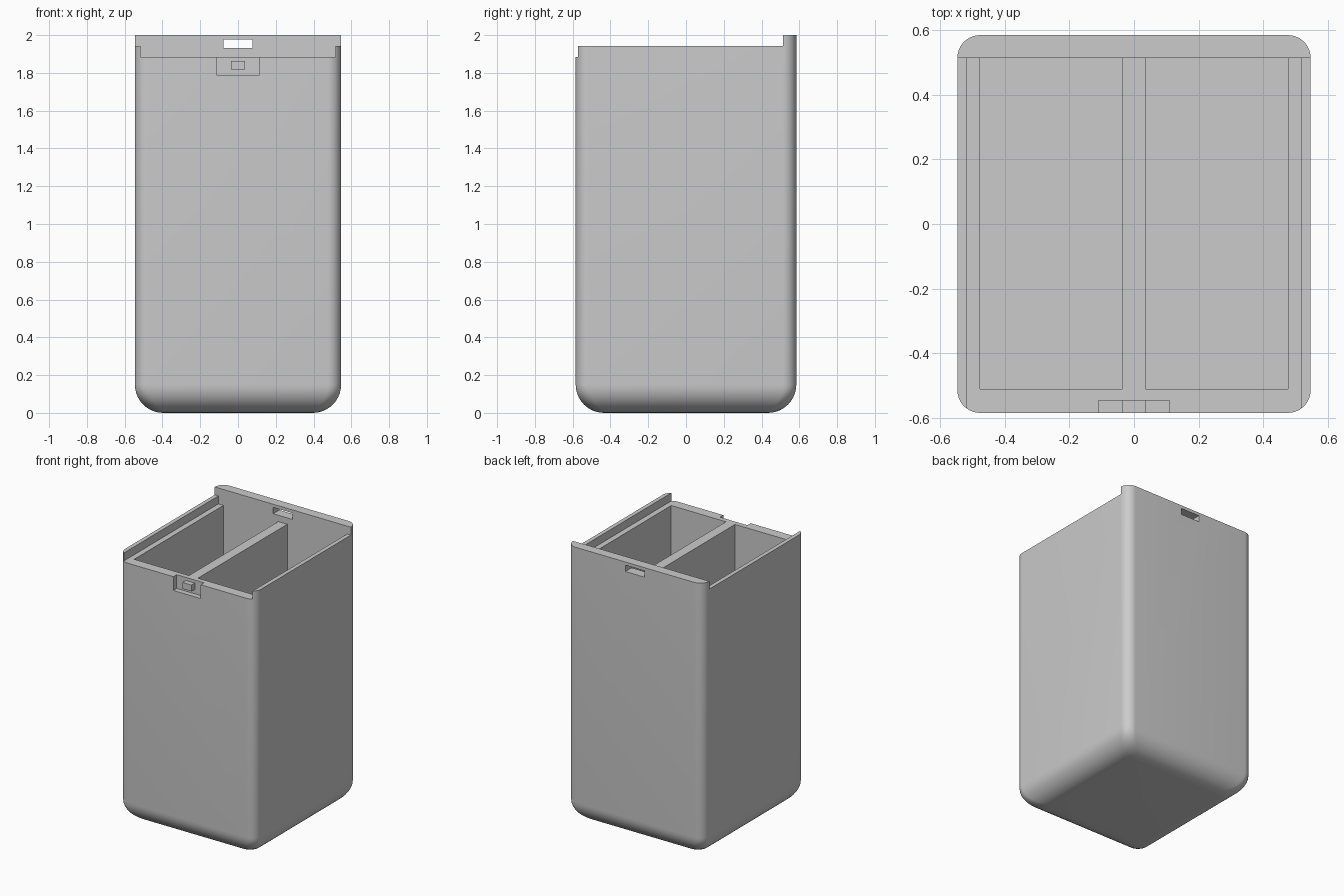
import bpy, bmesh
from math import sin, cos, pi, radians

old = bpy.data.objects.get("Cube")
if old:
    bpy.data.objects.remove(old, do_unlink=True)

HALF_X, HALF_Y, HEIGHT = 0.546, 0.584, 2.0
CORNER, FILLET = 0.07, 0.15
RIM, RAIL_TOP, BACK = 1.885, 1.943, 0.513
WALL, DIVIDER, FLOOR = 0.07, 0.036, 0.07
STEPS = 10

grey = bpy.data.materials.new("light grey plastic")
grey.use_nodes = True
grey.diffuse_color = (0.6, 0.6, 0.6, 1)
grey.node_tree.nodes["Principled BSDF"].inputs["Base Color"].default_value = (0.6, 0.6, 0.6, 1)


def add_object(name, bm):
    bmesh.ops.recalc_face_normals(bm, faces=bm.faces)
    mesh = bpy.data.meshes.new(name)
    bm.to_mesh(mesh)
    bm.free()
    mesh.materials.append(grey)
    obj = bpy.data.objects.new(name, mesh)
    bpy.context.collection.objects.link(obj)
    return obj


def box(name, x, y, z):
    """Box from (low, high) ranges on each axis."""
    bm = bmesh.new()
    bmesh.ops.create_cube(bm, size=1)
    for v in bm.verts:
        v.co = [lo + (c + 0.5) * (hi - lo) for c, (lo, hi) in zip(v.co, (x, y, z))]
    return add_object(name, bm)


def ring(bm, inset, z):
    """Rounded rectangle outline at height z."""
    verts = []
    cx, cy = HALF_X - inset - CORNER, HALF_Y - inset - CORNER
    for k, (sx, sy) in enumerate(((1, 1), (-1, 1), (-1, -1), (1, -1))):
        for i in range(STEPS + 1):
            a = (k + i / STEPS) * pi / 2
            verts.append(bm.verts.new((sx * cx + CORNER * cos(a), sy * cy + CORNER * sin(a), z)))
    return verts


# Solid bin with rounded upright corners and a rounded bottom edge
bm = bmesh.new()
rings = []
for i in range(STEPS + 1):
    a = i / STEPS * pi / 2
    rings.append(ring(bm, FILLET * (1 - sin(a)), FILLET * (1 - cos(a))))
rings.append(ring(bm, 0, HEIGHT))
for low, high in zip(rings, rings[1:]):
    for i in range(len(low)):
        j = (i + 1) % len(low)
        bm.faces.new((low[i], low[j], high[j], high[i]))
bm.faces.new(rings[0][::-1])
bm.faces.new(rings[-1])
body = add_object("bin_body", bm)

# Cuts: rail tops, lid channel, two compartments, latch recess, back slot
inner = HALF_X - WALL
cutters = [
    box("rail_top_cut", (-1, 1), (-1, BACK), (RAIL_TOP, 2.2)),
    box("lid_channel_cut", (-0.516, 0.516), (-1, BACK), (RIM, 2.2)),
    box("left_compartment_cut", (DIVIDER, inner), (-0.51, BACK), (FLOOR, 2.2)),
    box("right_compartment_cut", (-inner, -DIVIDER), (-0.51, BACK), (FLOOR, 2.2)),
    box("latch_recess_cut", (-0.11, 0.11), (-1, -0.546), (1.785, 2.2)),
    box("back_slot_cut", (-0.077, 0.077), (0.4, 0.7), (1.931, 1.977)),
]
bpy.context.view_layer.objects.active = body
for cutter in cutters:
    mod = body.modifiers.new("cut", 'BOOLEAN')
    mod.operation = 'DIFFERENCE'
    mod.solver = 'EXACT'
    mod.object = cutter
    bpy.ops.object.modifier_apply(modifier=mod.name)
    bpy.data.objects.remove(cutter, do_unlink=True)

# Latch nub in the front recess
box("latch_nub", (-0.036, 0.036), (-HALF_Y, -0.54), (1.817, 1.863))

bpy.ops.object.select_all(action='DESELECT')
body.select_set(True)
bpy.context.view_layer.objects.active = body
bpy.ops.object.shade_smooth_by_angle(angle=radians(30))
